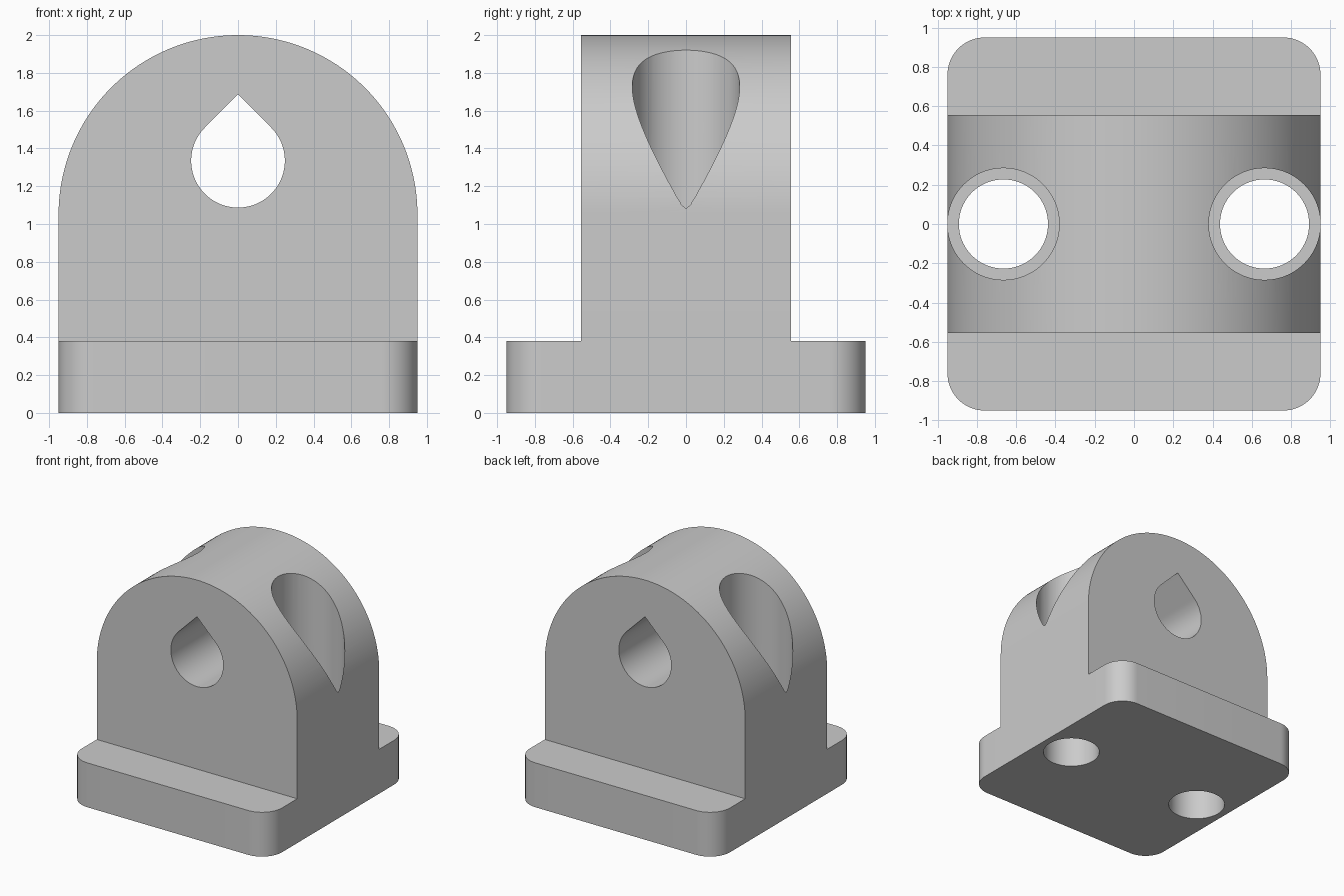
import bpy
import bmesh
from math import cos, sin, pi, sqrt, radians
from mathutils import Vector

default = bpy.data.objects.get("Cube")
if default:
    bpy.data.objects.remove(default, do_unlink=True)

HALF = 0.95          # half width of base and upright
BASE_H = 0.38
CORNER = 0.19
DEPTH = 0.555        # half thickness of the upright
SCREW_X = 0.665

grey = bpy.data.materials.new("light grey")
grey.use_nodes = True
colour = (0.6, 0.6, 0.6, 1)
grey.diffuse_color = colour
grey.node_tree.nodes["Principled BSDF"].inputs["Base Color"].default_value = colour


def arc(cx, cy, r, start, end, n):
    """Points along an arc, angles in degrees."""
    return [(cx + r * cos(a), cy + r * sin(a))
            for a in (radians(start + (end - start) * i / n) for i in range(n + 1))]


def prism(name, outline, low, high, axis="Z"):
    """Extrude an outline along Z, or an x-z outline along Y."""
    bm = bmesh.new()
    place = (lambda u, v: Vector((u, v, low))) if axis == "Z" else (lambda u, v: Vector((u, low, v)))
    face = bm.faces.new([bm.verts.new(place(u, v)) for u, v in outline])
    step = Vector((0, 0, high - low)) if axis == "Z" else Vector((0, high - low, 0))
    new = bmesh.ops.extrude_face_region(bm, geom=[face])["geom"]
    bmesh.ops.translate(bm, vec=step, verts=[g for g in new if isinstance(g, bmesh.types.BMVert)])
    bmesh.ops.recalc_face_normals(bm, faces=bm.faces)
    mesh = bpy.data.meshes.new(name)
    bm.to_mesh(mesh)
    bm.free()
    mesh.materials.append(grey)
    ob = bpy.data.objects.new(name, mesh)
    bpy.context.collection.objects.link(ob)
    return ob


def combine(target, other, operation):
    """Apply a boolean and remove the helper."""
    bpy.context.view_layer.objects.active = target
    mod = target.modifiers.new(operation, "BOOLEAN")
    mod.operation = operation
    mod.solver = "EXACT"
    mod.object = other
    bpy.ops.object.modifier_apply(modifier=mod.name)
    bpy.data.objects.remove(other, do_unlink=True)


# Rounded base plate
c = HALF - CORNER
plate = []
for i, (sx, sy) in enumerate([(1, 1), (-1, 1), (-1, -1), (1, -1)]):
    plate += arc(sx * c, sy * c, CORNER, 90 * i, 90 * i + 90, 16)
bracket = prism("pivot_bracket", plate, 0, BASE_H)

# Arched upright
arch = [(-HALF, 0), (HALF, 0)] + arc(0, 2 - HALF, HALF, 0, 180, 96)
combine(bracket, prism("upright", arch, -DEPTH, DEPTH, "Y"), "UNION")

# Teardrop pivot hole, 45 degree peak
r = 0.248
drop = [(0, 1.335 + r * sqrt(2))] + arc(0, 1.335, r, 135, 405, 72)
combine(bracket, prism("pivot_hole", drop, -1, 1, "Y"), "DIFFERENCE")

# Screw holes with deep counterbores
for side in (-1, 1):
    for name, radius, low in (("screw_hole", 0.227, -0.1), ("counterbore", 0.2845, BASE_H)):
        ring = arc(side * SCREW_X, 0, radius, 0, 360, 72)[:-1]
        combine(bracket, prism(name, ring, low, 2.2), "DIFFERENCE")

bpy.ops.object.select_all(action="DESELECT")
bracket.select_set(True)
bpy.context.view_layer.objects.active = bracket
bpy.ops.object.shade_smooth_by_angle(angle=radians(25))
